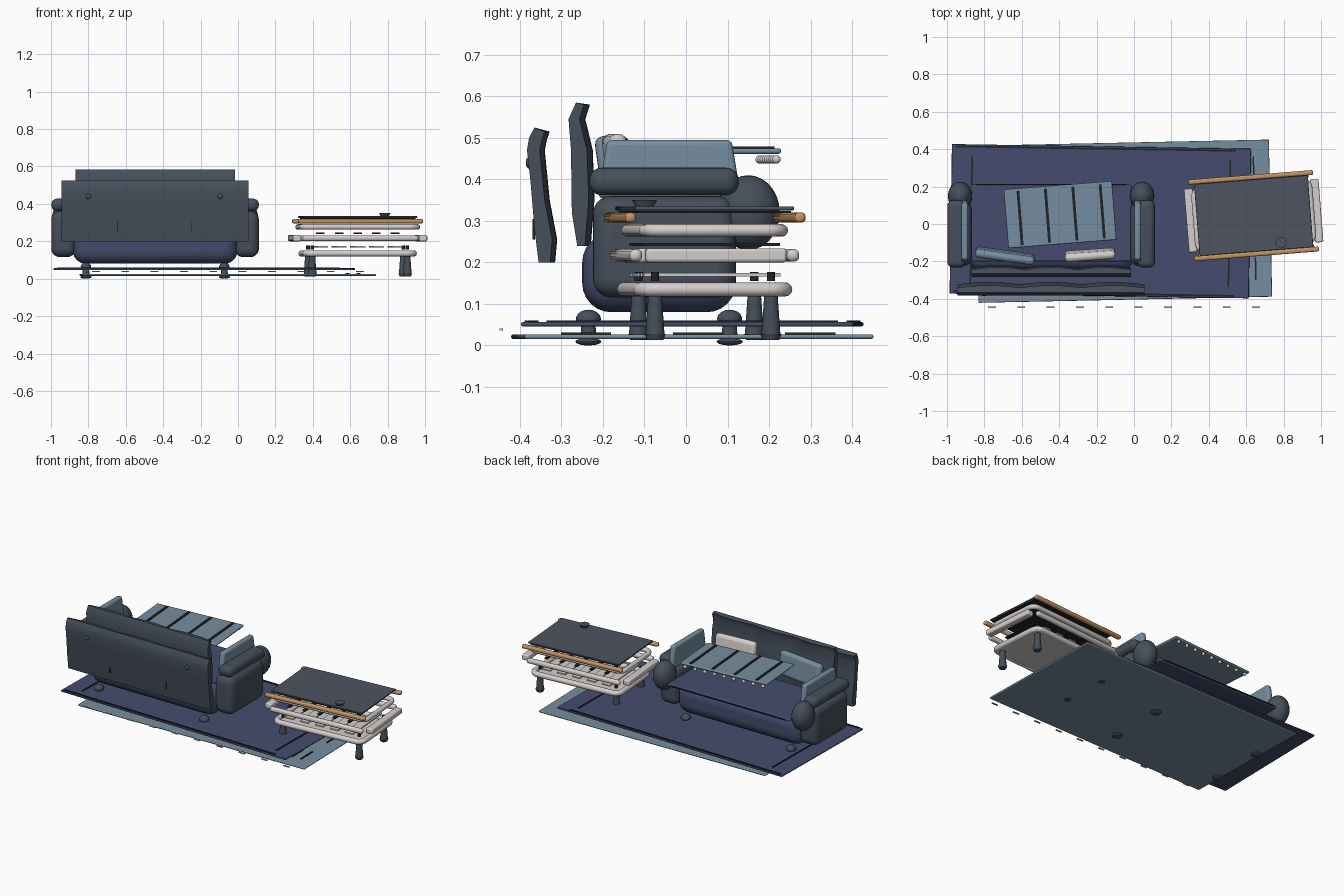
import bpy, bmesh, math
from mathutils import Matrix, Vector

if "Cube" in bpy.data.objects:
    bpy.data.objects.remove(bpy.data.objects["Cube"])


def material(name, rgb):
    m = bpy.data.materials.new(name)
    m.use_nodes = True
    m.diffuse_color = (*rgb, 1)
    m.node_tree.nodes["Principled BSDF"].inputs["Base Color"].default_value = (*rgb, 1)
    return m


SLATE = material("slate fabric", (.06, .078, .105))
TOP = material("slate table top", (.075, .088, .118))
SKY = material("dusty blue fabric", (.18, .27, .35))
NAVY = material("navy fabric", (.058, .073, .155))
CREAM = material("off white paint", (.66, .62, .6))
WOOD = material("oak wood", (.56, .3, .125))
BLACK = material("black trim", (.015, .017, .022))

frame = Matrix()   # placement shared by the parts of one group


def group(x=0, y=0, degrees=0):
    global frame
    frame = Matrix.Translation((x, y, 0)) @ Matrix.Rotation(math.radians(degrees), 4, 'Z')


def finish(name, bm, mat, bevel=0, segments=3):
    bmesh.ops.recalc_face_normals(bm, faces=bm.faces)
    me = bpy.data.meshes.new(name)
    bm.to_mesh(me)
    bm.free()
    me.materials.append(mat)
    ob = bpy.data.objects.new(name, me)
    bpy.context.collection.objects.link(ob)
    ob.matrix_world = frame
    if bevel:
        mod = ob.modifiers.new("Rounding", 'BEVEL')
        mod.width, mod.segments = bevel, segments
    bpy.ops.object.select_all(action='DESELECT')
    ob.select_set(True)
    bpy.context.view_layer.objects.active = ob
    bpy.ops.object.shade_smooth_by_angle(angle=math.radians(40))
    return ob


def box(name, center, size, mat, bevel=0, taper=1, tilt=0, segments=3):
    bm = bmesh.new()
    bmesh.ops.create_cube(bm, size=1)
    for v in bm.verts:
        if v.co.z > 0:
            v.co.y *= taper
        v.co = Vector(a * b for a, b in zip(v.co, size))
    bm.transform(Matrix.Translation(center) @ Matrix.Rotation(math.radians(tilt), 4, 'X'))
    return finish(name, bm, mat, bevel, segments)


def ball(name, center, radii, mat):
    bm = bmesh.new()
    bmesh.ops.create_uvsphere(bm, u_segments=24, v_segments=14, radius=1)
    bm.transform(Matrix.Translation(center) @ Matrix.Diagonal((*radii, 1)))
    return finish(name, bm, mat)


def rod(name, base, height, r1, r2, mat):
    bm = bmesh.new()
    bmesh.ops.create_cone(bm, cap_ends=True, segments=20, radius1=r1, radius2=r2, depth=height)
    bm.transform(Matrix.Translation((base[0], base[1], base[2] + height / 2)))
    return finish(name, bm, mat)


def ring(name, hx, hy, z, corner, thick, mat):
    # Round tube swept around a rounded rectangle
    path = []
    for k, (sx, sy) in enumerate(((1, 1), (-1, 1), (-1, -1), (1, -1))):
        for i in range(7):
            a = math.radians(90 * k + 15 * i)
            path.append(Vector((sx * (hx - corner) + corner * math.cos(a),
                                sy * (hy - corner) + corner * math.sin(a), z)))
    bm = bmesh.new()
    loops = []
    for i, p in enumerate(path):
        t = (path[(i + 1) % len(path)] - path[i - 1]).normalized()
        out = Vector((t.y, -t.x, 0))
        loops.append([bm.verts.new(p + out * thick * math.cos(a) + Vector((0, 0, thick * math.sin(a))))
                      for a in (j * math.tau / 12 for j in range(12))])
    for i, b in enumerate(loops):
        a = loops[i - 1]
        for j in range(12):
            bm.faces.new((a[j - 1], a[j], b[j], b[j - 1]))
    return finish(name, bm, mat)


def back_panel(name, x0, x1, rear, front, bump, steps=36):
    # Wavy side profile carried along x, front face swollen into three cushions
    bm = bmesh.new()
    rows = []
    for i in range(steps + 1):
        t = i / steps
        swell = bump * (abs(math.sin(3 * math.pi * t)) - .6)
        pts = [(y, z) for y, z in rear] + [(y + swell, z) for y, z in reversed(front)]
        rows.append([bm.verts.new((x0 + (x1 - x0) * t, y, z)) for y, z in pts])
    n = len(rows[0])
    for a, b in zip(rows, rows[1:]):
        for j in range(n):
            bm.faces.new((a[j - 1], a[j], b[j], b[j - 1]))
    bm.faces.new(rows[0])
    bm.faces.new(rows[-1])
    return finish(name, bm, SLATE)


# Lower rug with its border lines and fringe
group(-.055, .015, 1.2)
box("lower_rug", (0, 0, .021), (1.57, .84, .011), SKY, .005)
for x in (.64, .7):
    for y in (-.27, 0, .27):
        box("lower_rug_line", (x, y, .029), (.008, .12, .005), BLACK)
group()
for i in range(10):
    box("rug_fringe", (-.76 + i * .157, -.445, .038), (.042, .009, .005), CREAM)

# Upper rug with dark edging
group(-.18, .015, -.9)
box("upper_rug", (0, 0, .051), (1.6, .8, .01), NAVY, .004)
for s in (-1, 1):
    box("rug_long_border", (-.03, s * .388, .058), (1.5, .01, .005), BLACK)
    box("rug_short_border", (s * .69, 0, .058), (.008, .68, .005), BLACK)

# Sofa, centred between its arms
group(-.443, 0)
box("seat_base", (0, -.065, .175), (.88, .37, .19), NAVY, .07, segments=6)
box("seat_cushion", (0, .005, .295), (.86, .41, .02), NAVY, .009)
box("seat_piping", (0, .212, .295), (.8, .005, .006), BLACK)
for s in (-1, 1):
    box("arm_body", (s * .49, -.052, .238), (.13, .345, .245), SLATE, .045, segments=5)
    box("arm_roll", (s * .507, -.053, .395), (.095, .36, .066), SLATE, .03, segments=6)
    box("arm_inner_panel", (s * .462, -.04, .425), (.035, .345, .14), SKY, .012, taper=.87)
    ball("arm_front_roll", (s * .487, .15, .32), (.065, .076, .09), SLATE)
    for y in (-.235, .105):
        ball("foot_knob", (s * .37, y, .064), (.028, .03, .022), SLATE)
        rod("foot_stem", (s * .37, y, .012), .05, .02, .016, SLATE)
        ball("foot_pad", (s * .37, y, .009), (.03, .031, .009), SLATE)

# Backrest shell and backrest cushion
group()
back_panel("back_shell", -.945, .055,
           [(-.355, .2), (-.365, .28), (-.375, .4), (-.383, .47), (-.378, .5), (-.365, .525)],
           [(-.32, .2), (-.315, .255), (-.333, .35), (-.345, .47), (-.34, .495), (-.333, .515)], .012)
back_panel("back_cushion", -.87, -.015,
           [(-.262, .24), (-.275, .32), (-.277, .47), (-.283, .545), (-.265, .585)],
           [(-.235, .24), (-.226, .35), (-.23, .47), (-.248, .545), (-.237, .58)], .014)
for x in (-.8, -.095):
    ball("back_button", (x, -.378, .44), (.014, .008, .014), SLATE)
for x in (-.645, -.25):
    box("back_seam", (x, -.367, .28), (.005, .006, .05), BLACK)

# Loose pillows
group(-.69, -.17, -8)
box("blue_pillow", (0, 0, .43), (.32, .045, .15), SKY, .02, tilt=8)
group(-.235, -.165, 4)
box("white_pillow", (0, 0, .435), (.27, .045, .15), CREAM, .02, tilt=8)

# Throw blanket with stripes and pompoms
group(-.395, .05, 4.5)
box("throw_blanket", (0, 0, .468), (.58, .315, .013), SKY, .006)
for i in range(4):
    box("blanket_stripe", (-.215 + i * .147, 0, .476), (.015, .29, .006), BLACK)
for i in range(9):
    ball("blanket_pompom", (-.26 + i * .065, .148, .448), (.01, .01, .01), CREAM)

# Coffee table, separated into layers
group(.64, .045, 4.5)
box("table_top", (0, 0, .33), (.61, .385, .009), TOP, .003)
box("under_top", (0, 0, .321), (.59, .37, .005), BLACK)
ring("upper_frame", .31, .165, .277, .04, .015, CREAM)
ring("lower_frame", .29, .175, .135, .04, .017, CREAM)
box("lower_shelf", (0, 0, .127), (.58, .34, .01), CREAM)
for s in (-1, 1):
    box("oak_rail", (0, s * .205, .308), (.67, .026, .024), WOOD, .009)
    box("apron_long", (0, s * .19, .217), (.62, .03, .03), CREAM, .012)
    box("apron_end", (s * .338, 0, .217), (.045, .34, .034), CREAM, .008)
    for t in (-1, 1):
        x, y = s * .255, t * .14
        rod("leg", (x, y, .025), .1, .023, .016, SLATE)
        rod("leg_foot", (x, y, .013), .015, .02, .026, SLATE)
        rod("leg_bolt", (x, y, .155), .022, .01, .01, BLACK)
for i in range(5):
    box("inner_slat", (-.2 + i * .1, 0, .243), (.02, .33, .008), BLACK)
    box("shelf_slat", (-.2 + i * .1, 0, .17), (.055, .33, .008), CREAM)

# Round dish on the table
group(.785, -.1)
rod("dish", (0, 0, .334), .016, .022, .03, TOP)
